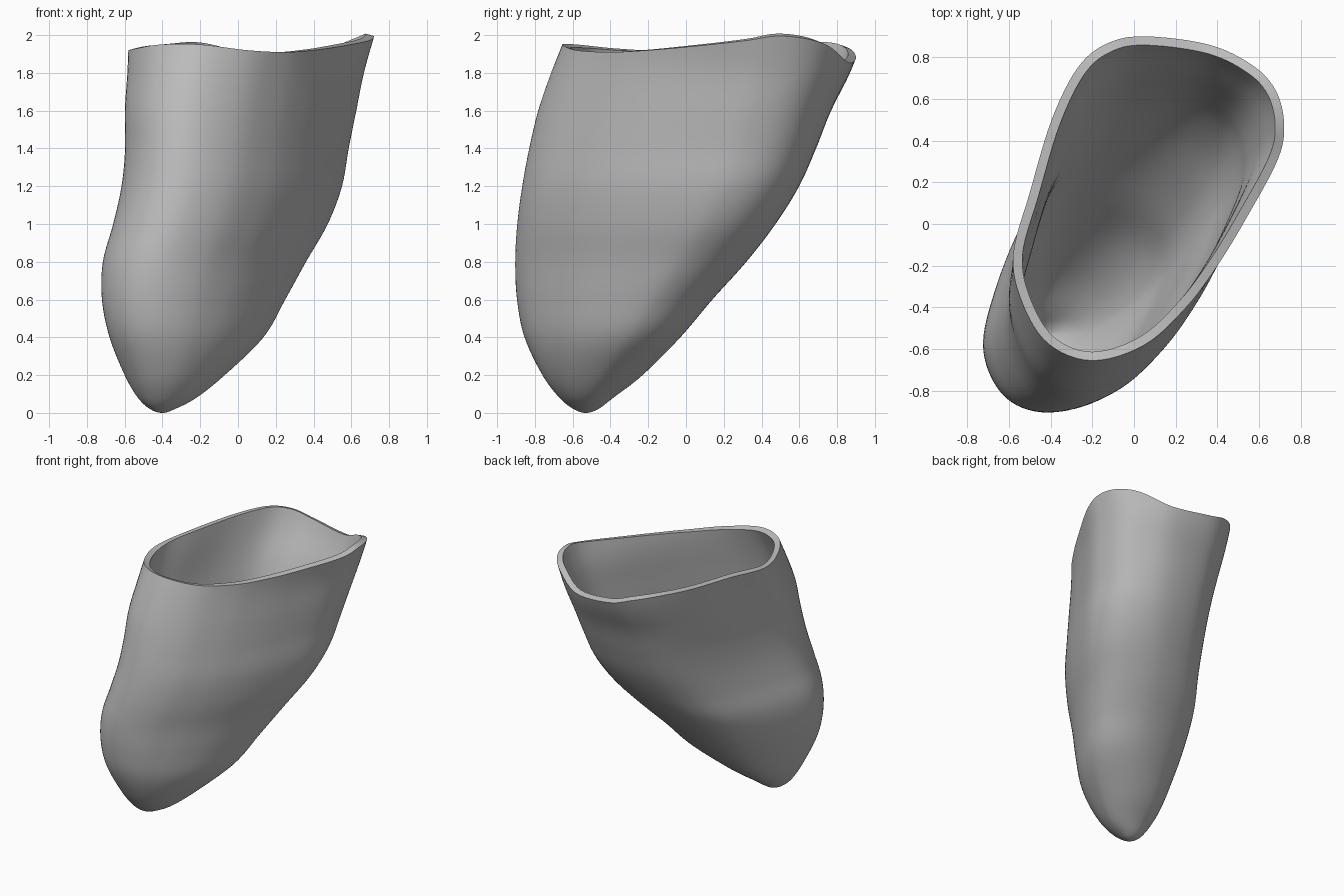
import bpy
import bmesh
import math

default_cube = bpy.data.objects.get("Cube")
if default_cube:
    bpy.data.objects.remove(default_cube, do_unlink=True)

WALL = 0.045       # shell thickness
ROWS = 64          # rings from tip to rim
SUBDIVISIONS = 6   # columns between two rim points

# Outer outline of the open rim: x, y, height
RIM = [
    (.05, .90, 1.88), (.36, .86, 1.855), (.57, .76, 1.94), (.68, .64, 1.98),
    (.72, .48, 1.995), (.69, .31, 1.97), (.54, .03, 1.94), (.40, -.20, 1.92),
    (.25, -.40, 1.91), (.05, -.58, 1.92), (-.20, -.655, 1.95), (-.41, -.575, 1.95),
    (-.535, -.38, 1.93), (-.58, -.15, 1.92), (-.50, .15, 1.94), (-.395, .50, 1.95),
    (-.27, .75, 1.955), (-.13, .865, 1.93),
]

# Cross-sections: height, x min, x max, y min, y max, diagonal lean
SECTIONS = [
    (0, -.40, -.40, -.53, -.53, .1),
    (.02, -.465, -.335, -.595, -.465, .1),
    (.08, -.53, -.22, -.67, -.385, .12),
    (.2, -.60, -.07, -.76, -.23, .2),
    (.4, -.68, .135, -.855, -.03, .33),
    (.6, -.72, .25, -.895, .14, .37),
    (.8, -.715, .36, -.905, .32, .40),
    (1, -.66, .475, -.895, .475, .42),
    (1.2, -.615, .55, -.87, .60, .42),
    (1.4, -.595, .585, -.835, .69, .42),
    (1.6, -.595, .625, -.79, .77, .41),
    (1.8, -.58, .665, -.725, .87, .38),
    (2, -.57, .72, -.65, .95, .33),
]
RIM_LEAN = SECTIONS[-1][-1]


def spline(a, b, c, d, f):
    """Catmull-Rom point between b and c."""
    return tuple(
        q + f / 2 * (r - p + f * (2 * p - 5 * q + 4 * r - s + f * (3 * (q - r) + s - p)))
        for p, q, r, s in zip(a, b, c, d)
    )


def section_at(position):
    """Smoothly interpolated cross-section at a fractional section index."""
    last = len(SECTIONS) - 1
    i = min(int(position), last - 1)
    z, x0, x1, y0, y1, lean = SECTIONS[1]
    before = SECTIONS[i - 1] if i else (z, x1, x0, y1, y0, lean)
    if i + 2 <= last:
        after = SECTIONS[i + 2]
    else:
        after = tuple(2 * e - p for e, p in zip(SECTIONS[last], SECTIONS[last - 1]))
    return spline(before, SECTIONS[i], SECTIONS[i + 1], after, position - i)


def smooth_rim():
    """Closed smooth curve through the rim points."""
    count = len(RIM)
    return [
        spline(RIM[i - 1], RIM[i], RIM[(i + 1) % count], RIM[(i + 2) % count], k / SUBDIVISIONS)
        for i in range(count) for k in range(SUBDIVISIONS)
    ]


def centred(values):
    """Scale values so that they span -1 to 1."""
    low, high = min(values), max(values)
    return [(2 * v - low - high) / (high - low) for v in values]


# Describe the rim as a leaning ellipse with a varying radius
rim = smooth_rim()
columns = []
for x, y in zip(centred([p[0] for p in rim]), centred([p[1] for p in rim])):
    across = (y - x * RIM_LEAN) / math.sqrt(1 - RIM_LEAN ** 2)
    columns.append((math.atan2(across, x), math.hypot(x, across)))


def shell_point(position, column):
    """Point of one column on the section; the outline turns elliptical towards the tip."""
    z, x0, x1, y0, y1, lean = section_at(position)
    blend = min(1, .25 + .4 * z)
    delta = math.acos(lean)
    radii = [1 + (radius - 1) * blend for _, radius in columns]
    xs = centred([r * math.cos(t) for r, (t, _) in zip(radii, columns)])
    ys = centred([r * math.cos(t - delta) for r, (t, _) in zip(radii, columns)])
    return (
        (x0 + x1 + (x1 - x0) * xs[column]) / 2,
        (y0 + y1 + (y1 - y0) * ys[column]) / 2,
        z,
    )


def column_points(column):
    """Points of one column from tip to rim, eased so that it ends on the rim."""
    target = rim[column]
    top = len(SECTIONS) - 1 - (SECTIONS[-1][0] - target[2]) / .2
    points = [shell_point(top * k / ROWS, column) for k in range(1, ROWS + 1)]
    shift_x = target[0] - points[-1][0]
    shift_y = target[1] - points[-1][1]
    eased = []
    for x, y, z in points:
        ease = (z / target[2]) ** 3
        eased.append((x + shift_x * ease, y + shift_y * ease, z))
    return eased


# Outer surface, a grid of quads closed by a fan at the tip
bm = bmesh.new()
tip = bm.verts.new(SECTIONS[0][1:4:2] + (0,))
strips = [[bm.verts.new(p) for p in column_points(j)] for j in range(len(rim))]
for j, strip in enumerate(strips):
    previous = strips[j - 1]
    bm.faces.new((tip, previous[0], strip[0]))
    for k in range(ROWS - 1):
        bm.faces.new((previous[k], previous[k + 1], strip[k + 1], strip[k]))

# Make the faces point outwards, away from the axis of the shell
bmesh.ops.recalc_face_normals(bm, faces=bm.faces)
lowest = min(bm.faces, key=lambda face: face.calc_center_median().z)
if lowest.normal.z > 0:
    bmesh.ops.reverse_faces(bm, faces=bm.faces)

mesh = bpy.data.meshes.new("socket_shell")
bm.to_mesh(mesh)
bm.free()
shell = bpy.data.objects.new("socket_shell", mesh)
bpy.context.collection.objects.link(shell)

# Plain grey material
grey = bpy.data.materials.new("plain_grey")
grey.use_nodes = True
colour = (.5, .5, .5, 1)
grey.diffuse_color = colour
grey.node_tree.nodes["Principled BSDF"].inputs["Base Color"].default_value = colour
mesh.materials.append(grey)

# Wall thickness, grown inwards with a flat rim
wall = shell.modifiers.new("wall", "SOLIDIFY")
wall.thickness = WALL
wall.offset = -1
wall.use_even_offset = True

bpy.context.view_layer.objects.active = shell
shell.select_set(True)
bpy.ops.object.modifier_apply(modifier=wall.name)
bpy.ops.object.shade_smooth_by_angle(angle=math.radians(40))
